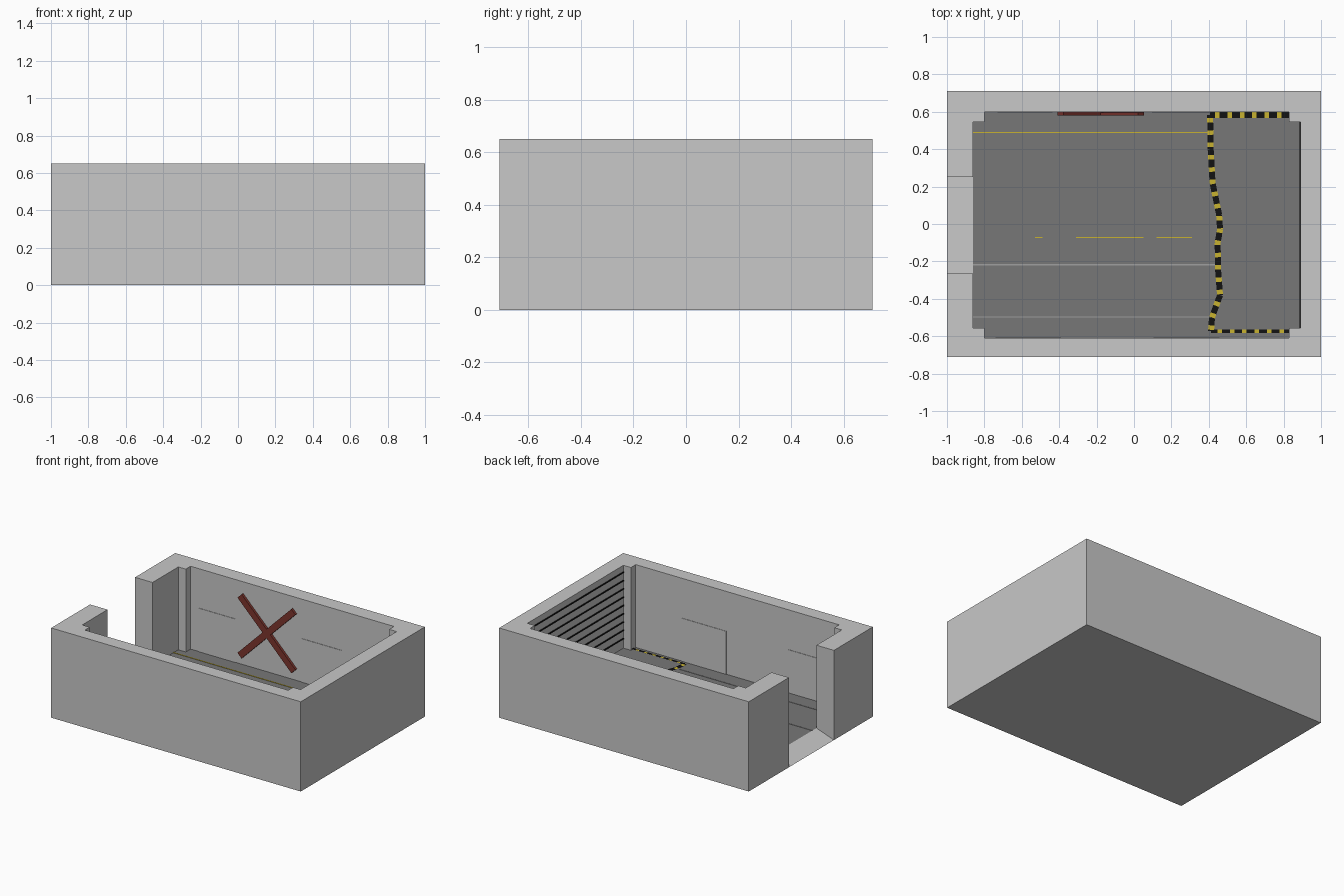
import bpy, bmesh, math
from mathutils import Vector

if "Cube" in bpy.data.objects:
    bpy.data.objects.remove(bpy.data.objects["Cube"])

FLOOR = 0.05
TOP = 0.65


def material(name, rgb):
    m = bpy.data.materials.new(name)
    m.diffuse_color = (*rgb, 1)
    m.use_nodes = True
    m.node_tree.nodes["Principled BSDF"].inputs["Base Color"].default_value = m.diffuse_color
    return m


wall_grey = material("wall grey", (0.58, 0.58, 0.58))
floor_grey = material("floor grey", (0.185, 0.185, 0.185))
rust = material("rust brown", (0.2, 0.035, 0.026))
black = material("tape black", (0.006, 0.006, 0.006))
yellow = material("tape yellow", (0.58, 0.45, 0.03))
pale = material("pale line", (0.35, 0.35, 0.35))


def finish(name, bm, *mats):
    me = bpy.data.meshes.new(name)
    bm.to_mesh(me)
    bm.free()
    ob = bpy.data.objects.new(name, me)
    bpy.context.collection.objects.link(ob)
    for m in mats:
        me.materials.append(m)
    return ob


def prism(name, pts, z0, z1, *mats, sides=True):
    """Extrude a plan outline; optional second material on the top."""
    bm = bmesh.new()
    lo = [bm.verts.new((x, y, z0)) for x, y in pts]
    hi = [bm.verts.new((x, y, z1)) for x, y in pts]
    bm.faces.new(lo[::-1])
    bm.faces.new(hi).material_index = len(mats) - 1
    if sides:
        for i in range(len(pts)):
            j = (i + 1) % len(pts)
            bm.faces.new((lo[i], lo[j], hi[j], hi[i]))
        bmesh.ops.recalc_face_normals(bm, faces=bm.faces)
    return finish(name, bm, *mats)


def box(name, x, y, z, mat):
    return prism(name, [(x[0], y[0]), (x[1], y[0]), (x[1], y[1]), (x[0], y[1])],
                 z[0], z[1], mat)


# room outline, with notched corners, counter-clockwise from the doorway
D0, D1, XI = -0.265, 0.25, -0.86
inner = [(XI, D0), (XI, -0.555), (-0.80, -0.555), (-0.80, -0.61), (0.83, -0.61),
         (0.83, -0.555), (0.89, -0.555), (0.89, 0.545), (0.83, 0.545),
         (0.83, 0.60), (-0.80, 0.60), (-0.80, 0.545), (XI, 0.545), (XI, D1)]

# walls as one C-shaped prism around the room
outer = [(-1, D1), (-1, 0.71), (1, 0.71), (1, -0.71), (-1, -0.71), (-1, D0)]
prism("walls", inner + outer, 0, TOP, wall_grey)

# floor slab
prism("floor", inner, 0, FLOOR, wall_grey, floor_grey, sides=False)

# doorway ramp
bm = bmesh.new()
c = [bm.verts.new(p) for p in ((-1, D0, 0), (-1, D1, 0), (XI, D0, 0), (XI, D1, 0),
                               (XI, D0, FLOOR), (XI, D1, FLOOR))]
bm.faces.new((c[0], c[1], c[3], c[2]))
bm.faces.new((c[0], c[4], c[5], c[1]))
finish("doorway_ramp", bm, wall_grey)

# flush door panels on the two long walls
for i, (a, b) in enumerate([(-0.73, -0.435), (0.095, 0.41)]):
    box(f"back_panel_{i}", (a, b), (0.597, 0.60), (FLOOR, 0.365), wall_grey)
for i, (a, b) in enumerate([(-0.74, -0.39), (0.104, 0.458)]):
    box(f"front_panel_{i}", (a, b), (-0.61, -0.607), (FLOOR, 0.362), wall_grey)

# crossed bars on the back wall
for i, s in enumerate((1, -1)):
    ob = box(f"cross_bar_{i}", (-0.305, 0.305), (-0.009, 0.009), (-0.023, 0.023), rust)
    ob.location = (-0.178, 0.589 - 0.001 * i, 0.335)
    ob.rotation_euler = (0, s * math.radians(45), 0)

# dark shutter grooves on the right wall
for i in range(9):
    z = 0.115 + i * 0.06
    box(f"shutter_groove_{i}", (0.886, 0.89), (-0.555, 0.545), (z, z + 0.01), black)


# painted floor lines
def floor_line(name, x0, x1, y, mat):
    box(name, (x0, x1), (y - 0.003, y + 0.003), (FLOOR, FLOOR + 0.003), mat)


floor_line("yellow_line", XI, 0.40, 0.49, yellow)
for i, (a, b) in enumerate([(-0.53, -0.49), (-0.31, 0.05), (0.12, 0.31)]):
    floor_line(f"yellow_dash_{i}", a, b, -0.073, yellow)
floor_line("pale_line_0", XI, 0.44, -0.218, pale)
floor_line("pale_line_1", XI, 0.40, -0.498, pale)

# hazard tape: flat ribbon with alternating black and yellow pieces
path = [Vector(p) for p in [(0.83, 0.582), (0.407, 0.582), (0.41, 0.40), (0.42, 0.22),
                            (0.455, 0.05), (0.46, -0.03), (0.447, -0.1), (0.45, -0.25),
                            (0.46, -0.38), (0.417, -0.5), (0.412, -0.573), (0.83, -0.573)]]
bm = bmesh.new()
z = FLOOR + 0.006


def piece(a, b, n, mi):
    f = bm.faces.new([bm.verts.new((p.x, p.y, z)) for p in (a + n, a - n, b - n, b + n)])
    f.material_index = mi
    f.normal_update()
    if f.normal.z < 0:
        f.normal_flip()


phase, lengths, k = 0.0, (0.042, 0.024), 0
last = len(path) - 2
for i, (a, b) in enumerate(zip(path, path[1:])):
    d = (b - a).normalized()
    w = 0.01 if i == last else 0.016
    n = Vector((-d.y, d.x)) * w
    t, L = 0.0, (b - a).length
    while t < L - 1e-5:
        step = min(lengths[k] - phase, L - t)
        piece(a + d * t, a + d * (t + step), n, k)
        t += step
        phase += step
        if phase >= lengths[k] - 1e-5:
            phase, k = 0.0, 1 - k
finish("hazard_tape", bm, black, yellow)
